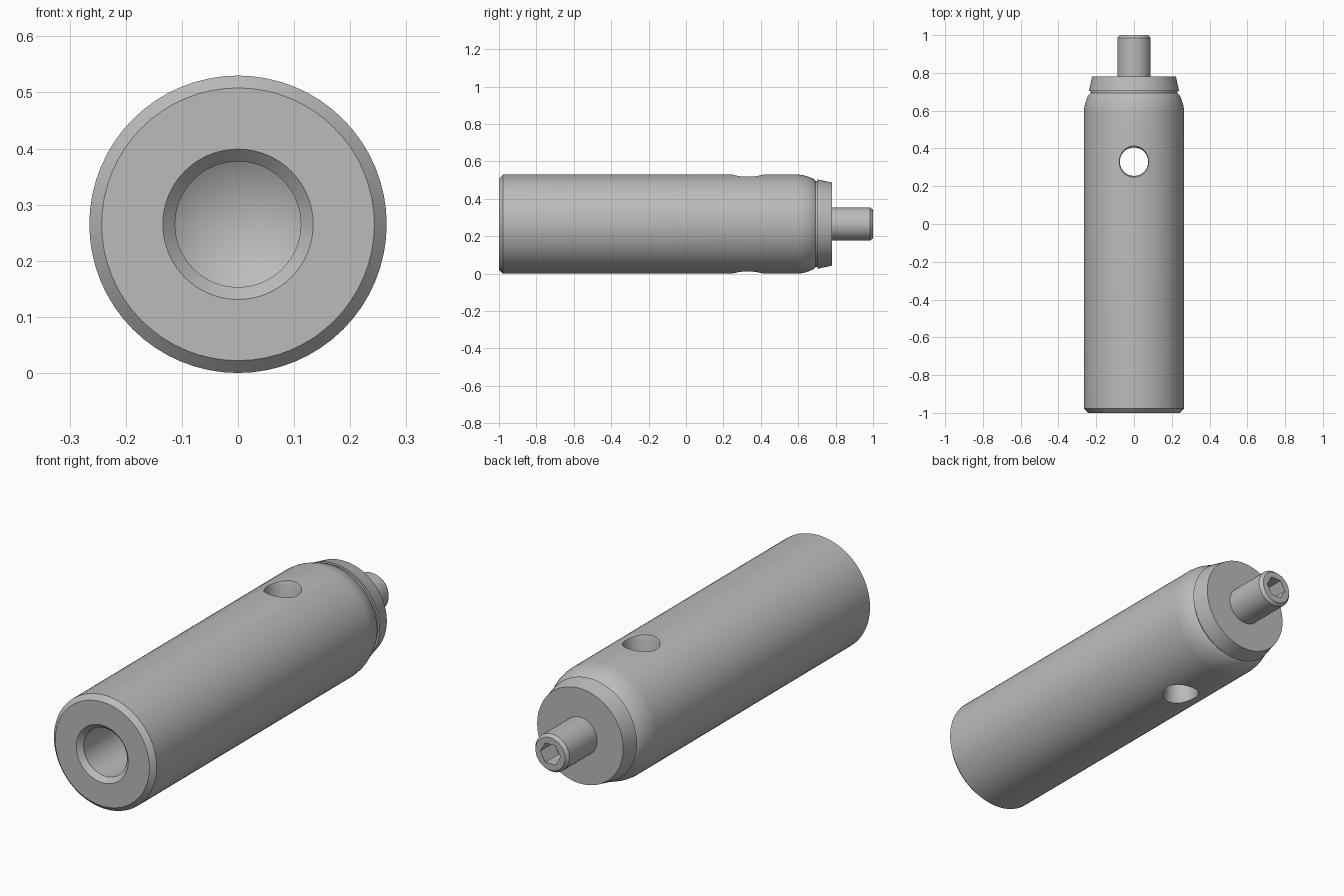
import bpy, bmesh, math
from mathutils import Matrix, Vector

if "Cube" in bpy.data.objects:
    bpy.data.objects.remove(bpy.data.objects["Cube"], do_unlink=True)

RADIUS = 0.265
AXIS_Z = RADIUS

steel = bpy.data.materials.new("brushed_steel")
steel.use_nodes = True
GREY = (0.5, 0.5, 0.5, 1)
steel.diffuse_color = GREY
steel.node_tree.nodes["Principled BSDF"].inputs["Base Color"].default_value = GREY


def lathe(name, profile, sides=64, vertical=False, center=(0, 0, AXIS_Z)):
    """Spin (radius, distance) points about the y axis, or z if vertical."""
    bm = bmesh.new()
    verts = [bm.verts.new((r, 0, d)) for r, d in profile]
    edges = [bm.edges.new(pair) for pair in zip(verts, verts[1:])]
    bmesh.ops.spin(bm, geom=verts + edges, cent=(0, 0, 0), axis=(0, 0, 1),
                   angle=math.tau, steps=sides, use_merge=True)
    bmesh.ops.remove_doubles(bm, verts=bm.verts[:], dist=0.0001)
    bmesh.ops.recalc_face_normals(bm, faces=bm.faces[:])
    turn = Matrix() if vertical else Matrix.Rotation(-math.pi / 2, 4, "X")
    bm.transform(Matrix.Translation(Vector(center)) @ turn)
    mesh = bpy.data.meshes.new(name)
    bm.to_mesh(mesh)
    bm.free()
    mesh.materials.append(steel)
    obj = bpy.data.objects.new(name, mesh)
    bpy.context.collection.objects.link(obj)
    return obj


def cut(target, cutter):
    """Subtract the cutter for good, then discard it."""
    cutter.hide_render = True
    mod = target.modifiers.new("cut", "BOOLEAN")
    mod.operation, mod.solver, mod.object = "DIFFERENCE", "EXACT", cutter
    bpy.context.view_layer.objects.active = target
    bpy.ops.object.modifier_apply(modifier=mod.name)
    bpy.data.objects.remove(cutter, do_unlink=True)


# Body: drilled bore with conical floor, chamfered rim, rounded shoulder, neck
body = lathe("body", [
    (0, -0.33), (0.112, -0.4), (0.112, -0.978), (0.134, -1),
    (0.243, -1), (RADIUS, -0.978), (RADIUS, 0.6), (0.262, 0.625),
    (0.254, 0.652), (0.243, 0.68), (0.23, 0.693), (0.23, 0.705), (0, 0.705)])

# Vertical cross hole with flared rims
cut(body, lathe("hole_cutter", [
    (0, -0.3), (0.09, -0.3), (0.082, -0.262), (0.075, -0.245),
    (0.075, 0.245), (0.082, 0.262), (0.09, 0.3), (0, 0.3)],
    sides=48, vertical=True, center=(0, 0.33, AXIS_Z)))

# Tapered end cap
cap = lathe("end_cap", [(0.228, 0.703), (0.239, 0.703), (0.222, 0.78), (0, 0.78)])

# Shank with a hexagonal socket in its tip
shank = lathe("shank", [
    (0, 0.77), (0.088, 0.77), (0.088, 0.985), (0.076, 1), (0, 1)], sides=48)
cut(shank, lathe("socket_cutter", [(0, 0.9), (0.052, 0.9), (0.052, 1.1), (0, 1.1)], sides=6))

for part in (body, cap, shank):
    bpy.ops.object.select_all(action="DESELECT")
    part.select_set(True)
    bpy.context.view_layer.objects.active = part
    bpy.ops.object.shade_smooth_by_angle(angle=math.radians(25))
